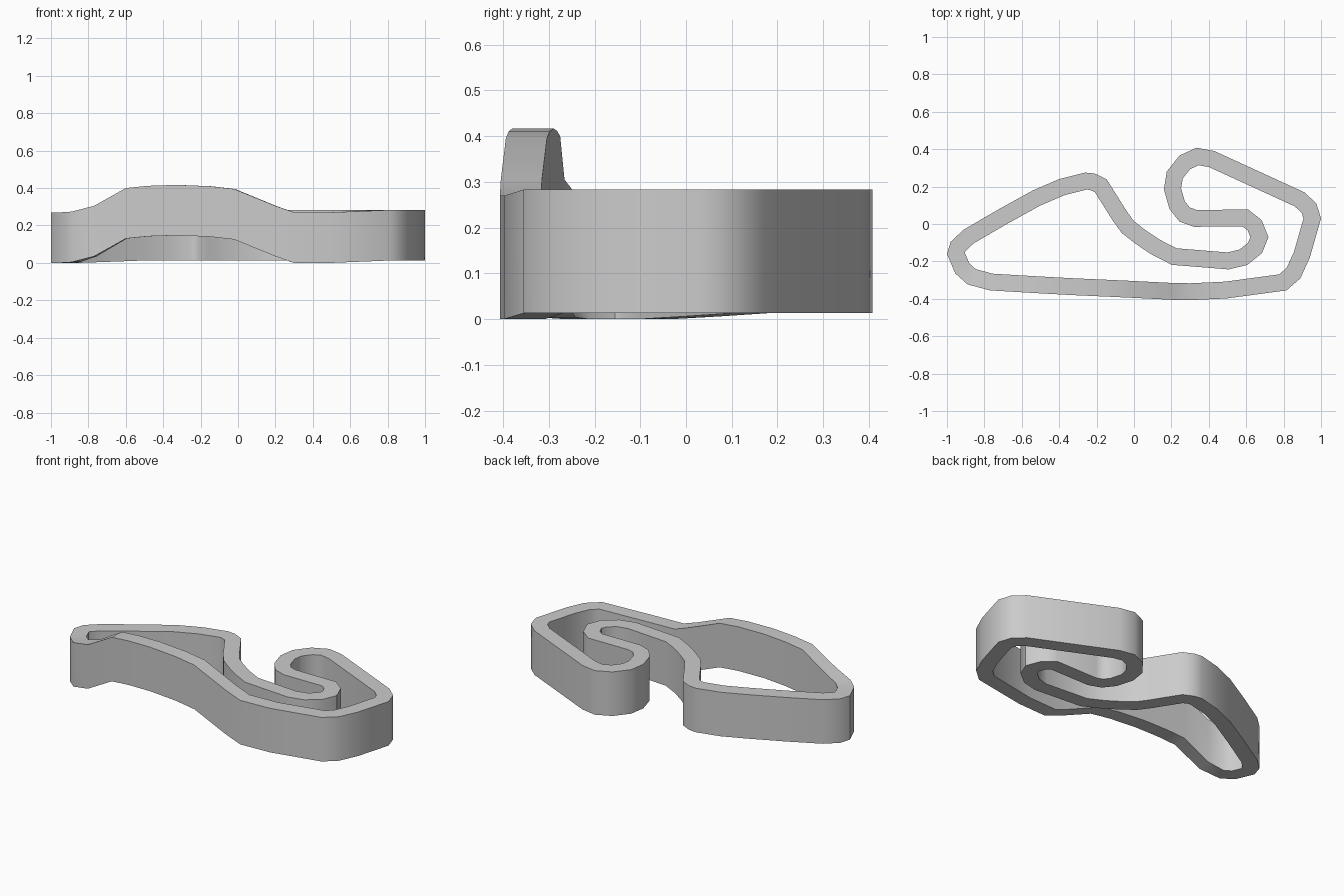
import bpy
import bmesh
from mathutils import Vector

cube = bpy.data.objects.get("Cube")
if cube:
    bpy.data.objects.remove(cube)

WIDTH = 0.09      # thickness of the wall seen from above
HEIGHT = 0.27     # wall height, constant along the circuit
BASE = 0.013      # underside level unless a point gives its own

# Outer edge of the circuit, clockwise from above: x, y and optional underside level
OUTLINE = [
    # left bend and long back-left run
    (-1, -.16, 0), (-.98, -.095, 0), (-.91, -.03, 0), (-.73, .075, .006), (-.54, .18),
    (-.4, .24), (-.26, .275), (-.21, .27), (-.147, .24),
    # run down into the hairpin
    (-.09, .15), (-.04, .07), (0, .015), (.06, -.032), (.136, -.083), (.227, -.13), (.5, -.152),
    (.565, -.136), (.61, -.1), (.622, -.07), (.608, -.035), (.58, -.013), (.32, -.015),
    # rounded inner loop
    (.243, .013), (.19, .08), (.16, .185), (.175, .28), (.243, .366), (.334, .408), (.43, .39),
    # right side
    (.91, .17), (.975, .11), (1, .03), (.94, -.18), (.89, -.29), (.815, -.355),
    # front run with its raised hump
    (.495, -.398, 0), (.3, -.407, 0), (.2, -.405, .035), (-.02, -.394, .125),
    (-.15, -.388, .14), (-.33, -.38, .147), (-.48, -.372, .142), (-.6, -.365, .13),
    (-.77, -.355, .035), (-.89, -.323, .004), (-.955, -.265, 0),
]


def flat_normal(a, b):
    """Unit normal on the inner side of the edge from a to b."""
    d = (b - a).normalized()
    return Vector((d.y, -d.x))


def inset_point(points, i):
    """Mitred inward offset of one outline point."""
    here = points[i]
    n1 = flat_normal(points[i - 1], here)
    n2 = flat_normal(here, points[(i + 1) % len(points)])
    return here + (n1 + n2) * WIDTH / (1 + n1.dot(n2))


def make_material(name, color):
    mat = bpy.data.materials.new(name)
    mat.use_nodes = True
    mat.diffuse_color = color
    mat.node_tree.nodes["Principled BSDF"].inputs["Base Color"].default_value = color
    return mat


def build_circuit(name, material):
    """Sweep a rectangular section around the closed outline."""
    bm = bmesh.new()
    points = [Vector(p[:2]) for p in OUTLINE]
    rings = []
    for i, p in enumerate(OUTLINE):
        low = p[2] if len(p) > 2 else BASE
        outer, inner = points[i], inset_point(points, i)
        section = [(outer, low), (outer, low + HEIGHT), (inner, low + HEIGHT), (inner, low)]
        rings.append([bm.verts.new((v.x, v.y, z)) for v, z in section])
    for i, ring in enumerate(rings):
        before = rings[i - 1]
        for k in range(4):
            n = (k + 1) % 4
            bm.faces.new((before[k], before[n], ring[n], ring[k]))
    bmesh.ops.recalc_face_normals(bm, faces=bm.faces)
    mesh = bpy.data.meshes.new(name)
    bm.to_mesh(mesh)
    bm.free()
    mesh.materials.append(material)
    obj = bpy.data.objects.new(name, mesh)
    bpy.context.collection.objects.link(obj)
    return obj


circuit = build_circuit("circuit_wall", make_material("light_grey", (0.6, 0.6, 0.6, 1)))

# Smooth round the bends, crisp along the rims
bpy.ops.object.select_all(action="DESELECT")
circuit.select_set(True)
bpy.context.view_layer.objects.active = circuit
bpy.ops.object.shade_smooth_by_angle(angle=0.7)
